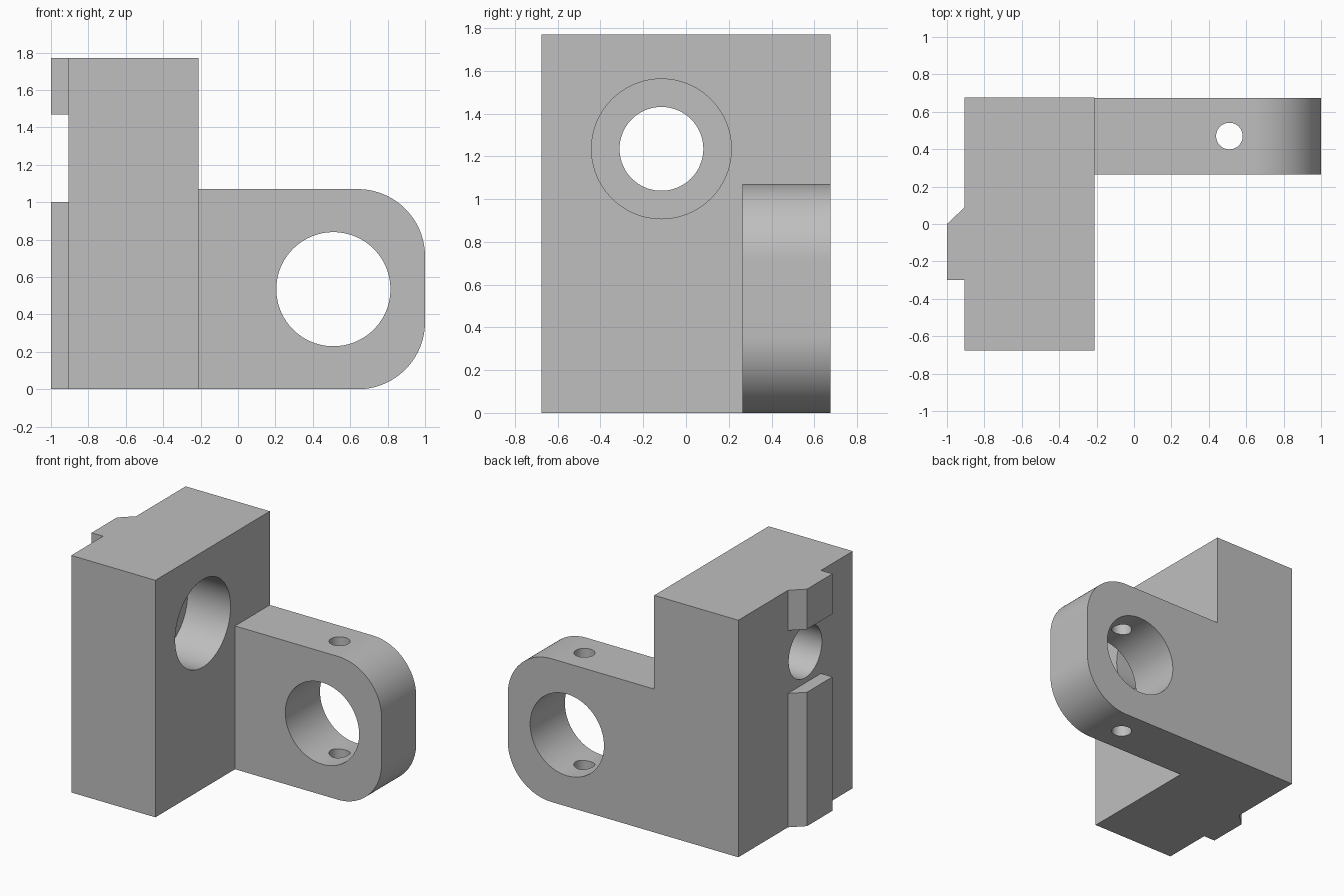
import bpy, bmesh, math
from mathutils import Vector, Matrix

cube = bpy.data.objects.get("Cube")
if cube:
    bpy.data.objects.remove(cube, do_unlink=True)

grey = bpy.data.materials.new("plain grey")
grey.use_nodes = True
COLOUR = (0.52, 0.52, 0.52, 1)
grey.diffuse_color = COLOUR
grey.node_tree.nodes["Principled BSDF"].inputs["Base Color"].default_value = COLOUR


def finish(name, bm):
    bmesh.ops.recalc_face_normals(bm, faces=bm.faces)
    mesh = bpy.data.meshes.new(name)
    bm.to_mesh(mesh)
    bm.free()
    mesh.materials.append(grey)
    obj = bpy.data.objects.new(name, mesh)
    bpy.context.collection.objects.link(obj)
    return obj


def prism(name, points, direction):
    """Extrude a flat outline along a direction."""
    bm = bmesh.new()
    face = bm.faces.new([bm.verts.new(p) for p in points])
    new = bmesh.ops.extrude_face_region(bm, geom=[face])["geom"]
    moved = [v for v in new if isinstance(v, bmesh.types.BMVert)]
    bmesh.ops.translate(bm, verts=moved, vec=direction)
    return finish(name, bm)


def rod(name, start, end, radius, sides=96):
    """Round cutter between two points."""
    a, b = Vector(start), Vector(end)
    turn = (b - a).to_track_quat('Z', 'Y').to_matrix().to_4x4()
    bm = bmesh.new()
    bmesh.ops.create_cone(bm, cap_ends=True, segments=sides, radius1=radius,
                          radius2=radius, depth=(b - a).length,
                          matrix=Matrix.Translation((a + b) / 2) @ turn)
    return finish(name, bm)


def combine(base, other, operation):
    bpy.context.view_layer.objects.active = base
    mod = base.modifiers.new(other.name, 'BOOLEAN')
    mod.operation = operation
    mod.solver = 'EXACT'
    mod.object = other
    bpy.ops.object.modifier_apply(modifier=mod.name)
    bpy.data.objects.remove(other, do_unlink=True)


HEIGHT, BACK, FACE, REAR = 1.77, 0.675, -0.21, -0.905

# Upright block
block = prism("bracket_body", [(REAR, -BACK, 0), (FACE, -BACK, 0),
                               (FACE, BACK, 0), (REAR, BACK, 0)], (0, 0, HEIGHT))

# Side lug with two rounded corners
TOP, R = 1.07, 0.36
outline = [(-0.5, 0.265, TOP), (-0.5, 0.265, 0)]
for centre_z, first in ((R, -90), (TOP - R, 0)):
    for i in range(25):
        t = math.radians(first + 90 * i / 24)
        outline.append((1 - R + R * math.cos(t), 0.265, centre_z + R * math.sin(t)))
combine(block, prism("lug", outline, (0, BACK - 0.265, 0)), 'UNION')

# Locating rail with one chamfered side, split around the bolt hole
rail = [(-1, -0.3), (-0.85, -0.3), (-0.85, 0.09), (REAR, 0.09), (-1, 0)]
for name, low, high in (("lower_rail", 0, 1.0), ("upper_rail", 1.47, HEIGHT)):
    part = prism(name, [(x, y, low) for x, y in rail], (0, 0, high - low))
    combine(block, part, 'UNION')

# Bolt hole with counterbore, lug bore and vertical pin hole
HY, HZ = -0.115, 1.235
cutters = (
    ("bolt_hole", (-1.2, HY, HZ), (0, HY, HZ), 0.196),
    ("counterbore", (FACE - 0.355, HY, HZ), (0, HY, HZ), 0.327),
    ("lug_bore", (0.51, 0.1, 0.535), (0.51, 0.9, 0.535), 0.305),
    ("pin_hole", (0.51, 0.47, -0.2), (0.51, 0.47, 1.3), 0.071),
)
for name, start, end, radius in cutters:
    combine(block, rod(name, start, end, radius), 'DIFFERENCE')

bpy.ops.object.select_all(action='DESELECT')
block.select_set(True)
bpy.context.view_layer.objects.active = block
bpy.ops.object.shade_smooth_by_angle(angle=math.radians(30))
